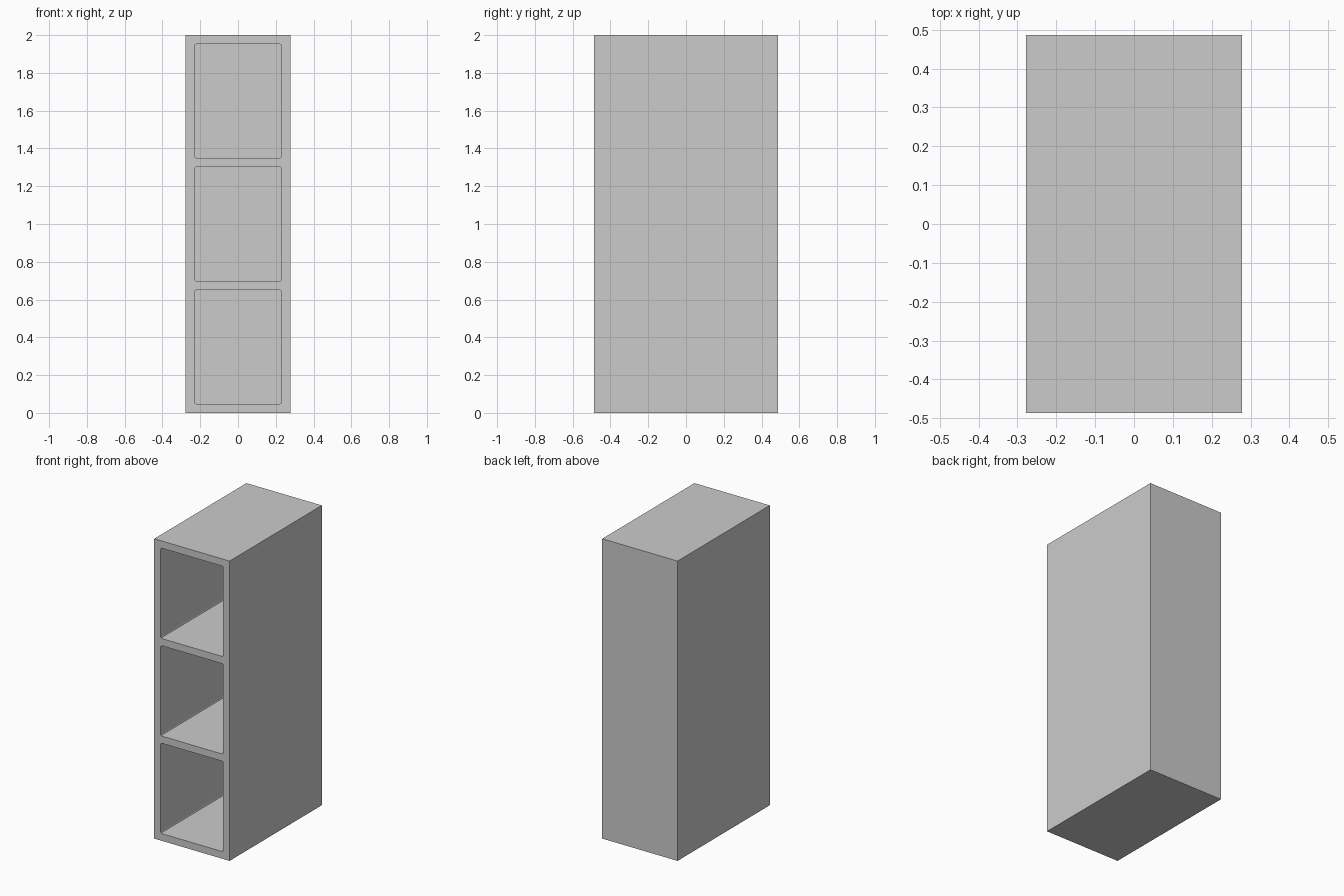
import bpy

if "Cube" in bpy.data.objects:
    bpy.data.objects.remove(bpy.data.objects["Cube"])

W, D, H = 0.556, 0.972, 2.0      # outer size
T = 0.048                        # board thickness
COUNT = 3
BAY = (H - (COUNT + 1) * T) / COUNT


def box(name, size, centre):
    bpy.ops.mesh.primitive_cube_add(size=1, location=centre)
    ob = bpy.context.object
    ob.name = name
    ob.scale = size
    bpy.ops.object.transform_apply(location=False, rotation=False, scale=True)
    return ob


def round_depth_edges(ob, radius):
    # only the four edges running front to back are rounded
    attr = ob.data.attributes.new("bevel_weight_edge", 'FLOAT', 'EDGE')
    verts = ob.data.vertices
    for e in ob.data.edges:
        a, b = (verts[i].co for i in e.vertices)
        attr.data[e.index].value = 1.0 if abs(a.y - b.y) > 0.01 else 0.0
    mod = ob.modifiers.new("round", 'BEVEL')
    mod.limit_method = 'WEIGHT'
    mod.width = radius
    mod.segments = 2


# Solid cabinet body
cabinet = box("cabinet", (W, D, H), (0, 0, H / 2))

# Three open bays cut from the front, leaving a back panel
cutters = []
for i in range(COUNT):
    z = T + BAY / 2 + i * (BAY + T)
    cutter = box(f"bay_cutter_{i + 1}", (W - 2 * T, D, BAY), (0, -T, z))
    round_depth_edges(cutter, 0.008)
    cutter.hide_render = True
    mod = cabinet.modifiers.new(f"bay_{i + 1}", 'BOOLEAN')
    mod.operation = 'DIFFERENCE'
    mod.solver = 'EXACT'
    mod.object = cutter
    cutters.append(cutter)

# Bake the cuts and remove the helpers
bpy.ops.object.select_all(action='DESELECT')
bpy.context.view_layer.objects.active = cabinet
cabinet.select_set(True)
for mod in list(cabinet.modifiers):
    bpy.ops.object.modifier_apply(modifier=mod.name)
for cutter in cutters:
    bpy.data.objects.remove(cutter, do_unlink=True)
